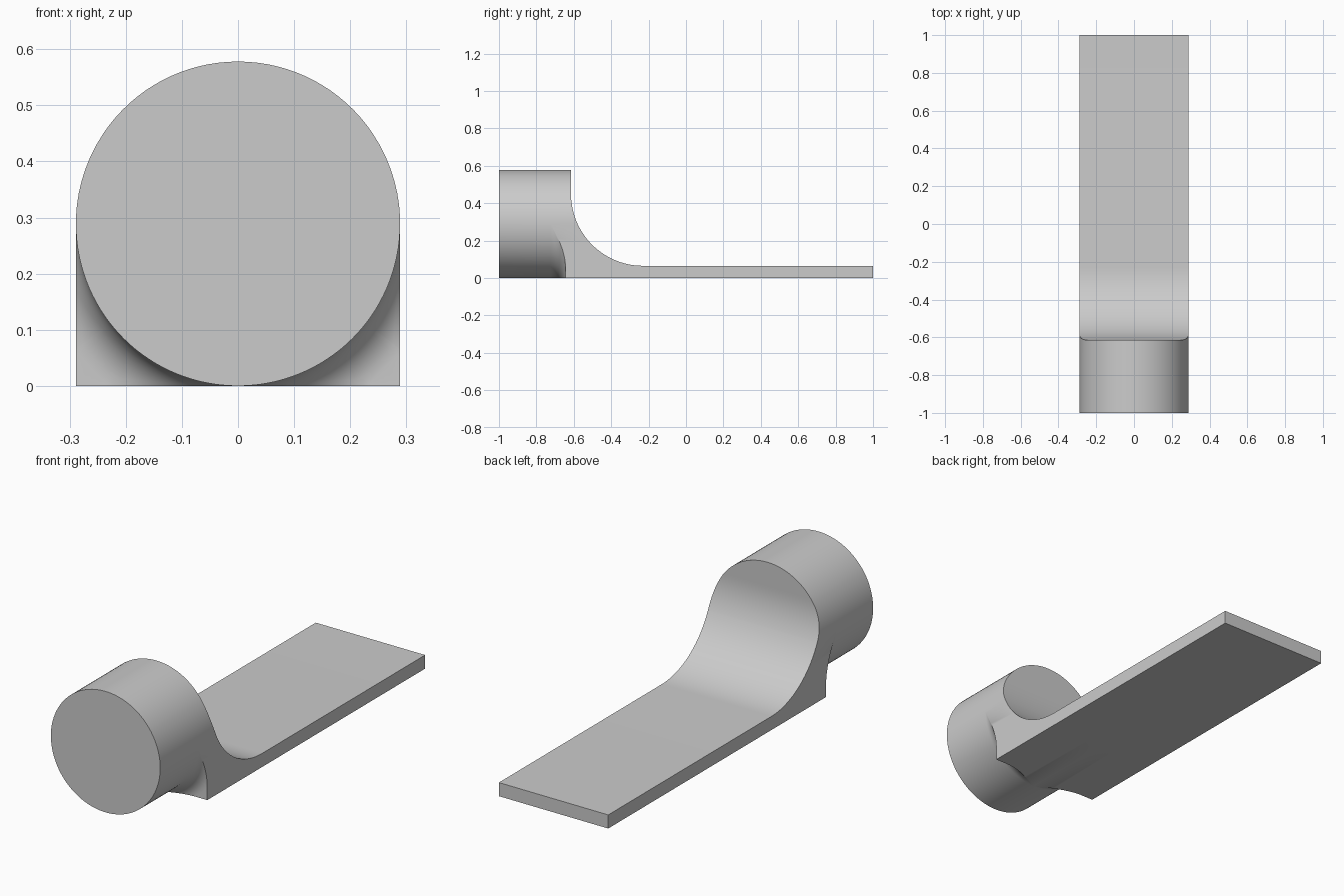
import bpy
import bmesh
from math import sin, cos, acos, atan, pi, sqrt

if "Cube" in bpy.data.objects:
    bpy.data.objects.remove(bpy.data.objects["Cube"])

R = 0.289            # drum radius, also half the strap width
FRONT, TIP = -1.0, 1.0
DRUM_BACK = -0.615   # flat rear face of the drum
STRAP = 0.065        # strap thickness
BIG = 0.385          # fillet between drum and strap top
SMALL = 0.078        # fillet between drum underside and strap front
STEP = -0.645        # front face of the strap corners
STEPS = 8


def angle_at(z):
    """Angle from the top of the section to its outline at height z."""
    return acos((z - R) / R) if z > R else pi / 2 + atan((R - z) / R)


def spread(a, b, n):
    return [a + (b - a) * i / n for i in range(n)]


# Angles round the section: drum top, big fillet, strap edge, strap underside
fillet_top = STRAP + BIG
side = angle_at(STRAP)
blend = [angle_at(fillet_top - BIG * sin(pi / 2 * i / 28)) for i in range(28)]
angles = sorted(spread(0, blend[0], 16) + blend + [pi / 2])
count_above = len(angles)
angles += spread(side, 3 * pi / 4, 4) + spread(3 * pi / 4, pi, 24) + [pi]

bm = bmesh.new()


def make_row(a, s):
    """Points from the drum front to the strap tip along one angle."""
    gap = R / max(sin(a), -cos(a)) - R if a > pi / 2 else 0
    sweep = acos(max(0, 1 - gap / SMALL))
    points = [(0, FRONT)]
    for j in range(STEPS + 1):
        p = sweep * j / STEPS
        points.append((SMALL * (1 - cos(p)), STEP - SMALL + SMALL * sin(p)))
    points.append((gap, points[-1][1]))
    # Rear end follows the big fillet
    z = R + (R + gap) * cos(a)
    rise = min(max(fillet_top - z, 0), BIG)
    end = DRUM_BACK + BIG - sqrt(max(BIG ** 2 - rise ** 2, 0))
    points += [(gap, end), (gap, TIP if a >= side else end)]
    return [bm.verts.new((s * (R + d) * sin(a), y, R + (R + d) * cos(a)))
            for d, y in points]


right, left = [[make_row(a, s) for a in angles] for s in (-1, 1)]

# Drum wall, underside flare and strap sides
for rows in (right, left):
    for i in range(len(rows) - 1):
        a, b = rows[i], rows[i + 1]
        last = len(a) - (2 if i < count_above else 1)
        for j in range(last):
            bm.faces.new((a[j], a[j + 1], b[j + 1], b[j]))

# Flat drum front and strap tip
for column, start in ((0, 0), (-1, count_above)):
    bm.faces.new([r[column] for r in right[start:]]
                 + [r[column] for r in reversed(left[start:])])

# Drum rear face and big fillet, then the strap top
for i in range(count_above):
    bm.faces.new((right[i][-2], left[i][-2], left[i + 1][-2], right[i + 1][-2]))
r, l = right[count_above], left[count_above]
bm.faces.new((r[-2], l[-2], l[-1], r[-1]))

bmesh.ops.remove_doubles(bm, verts=bm.verts, dist=0.00002)
bmesh.ops.recalc_face_normals(bm, faces=bm.faces)
mesh = bpy.data.meshes.new("drum_and_strap")
bm.to_mesh(mesh)
bm.free()

# Plain grey finish
grey = bpy.data.materials.new("light_grey")
grey.use_nodes = True
colour = (0.6, 0.6, 0.6, 1)
grey.diffuse_color = colour
grey.node_tree.nodes["Principled BSDF"].inputs["Base Color"].default_value = colour
mesh.materials.append(grey)

body = bpy.data.objects.new("drum_and_strap", mesh)
bpy.context.collection.objects.link(body)
bpy.ops.object.select_all(action="DESELECT")
body.select_set(True)
bpy.context.view_layer.objects.active = body
bpy.ops.object.shade_smooth_by_angle(angle=pi / 6)
